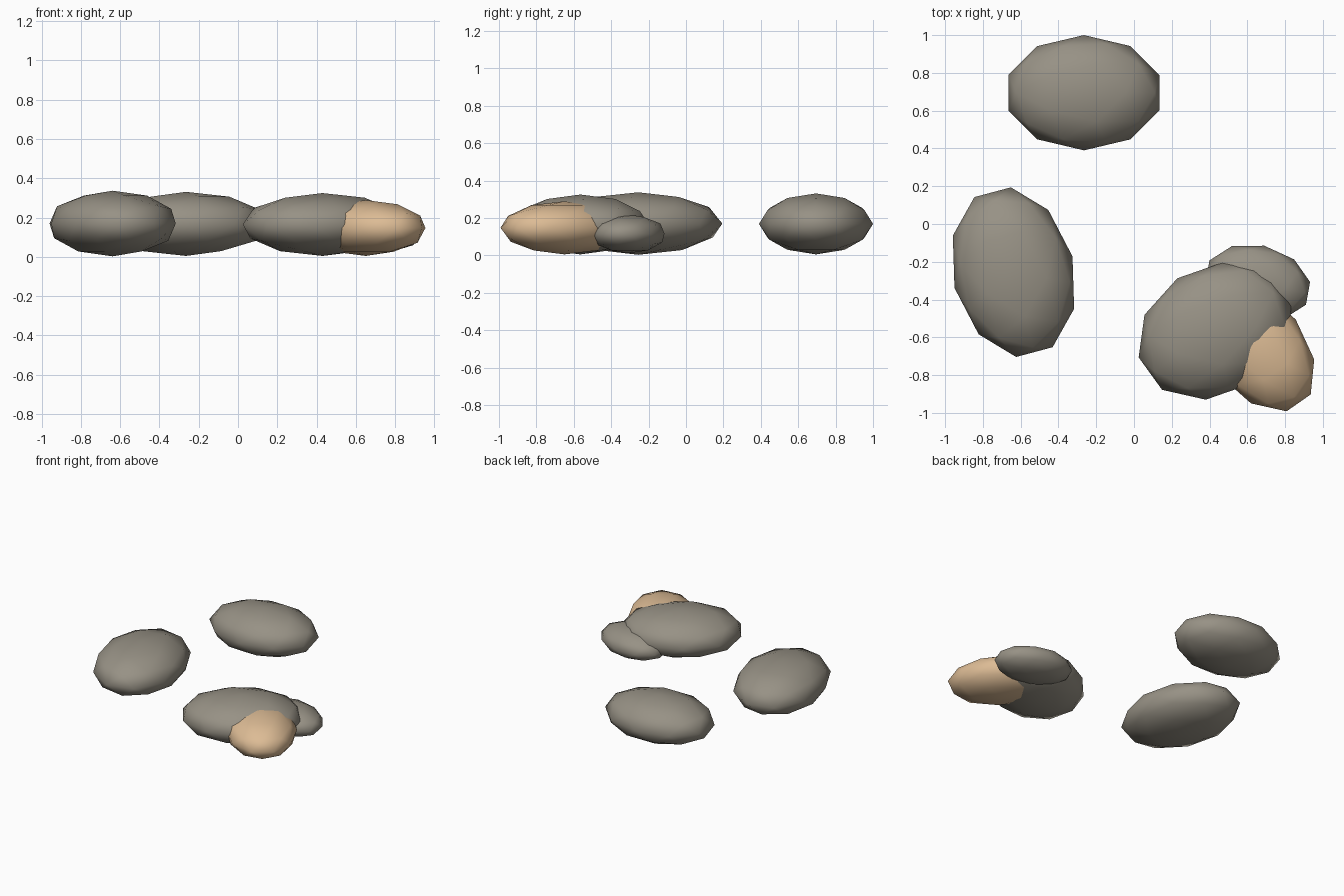
import bpy
from mathutils import Matrix

cube = bpy.data.objects.get("Cube")
if cube:
    bpy.data.objects.remove(cube, do_unlink=True)


def material(name, colour):
    mat = bpy.data.materials.new(name)
    mat.use_nodes = True
    rgba = (*colour, 1)
    mat.diffuse_color = rgba
    bsdf = mat.node_tree.nodes["Principled BSDF"]
    bsdf.inputs["Base Color"].default_value = rgba
    bsdf.inputs["Roughness"].default_value = 0.9
    return mat


grey = material("grey_stone", (0.31, 0.285, 0.235))
tan = material("tan_stone", (0.72, 0.50, 0.30))


def stone(name, centre, u, w, height, mat):
    """A low-poly ball squashed along two slanted ground axes u and w."""
    bpy.ops.mesh.primitive_ico_sphere_add(subdivisions=2, radius=1)
    obj = bpy.context.object
    obj.name = name
    shape = Matrix(((u[0], w[0], 0), (u[1], w[1], 0), (0, 0, height))).to_4x4()
    obj.data.transform(shape)
    obj.location = centre
    obj.data.materials.append(mat)
    bpy.ops.object.shade_smooth()
    return obj


# Two separate stones
stone("back_stone", (-0.265, 0.695, 0.168), (0.42, 0), (0, 0.305), 0.163, grey)
stone("right_stone", (-0.638, -0.255, 0.17), (0.333, -0.058), (-0.014, 0.449), 0.167, grey)

# Cluster of three overlapping stones
stone("large_stone", (0.43, -0.565, 0.165), (0.41, 0.03), (0.05, 0.365), 0.16, grey)
stone("small_stone", (0.655, -0.31, 0.115), (0.28, -0.06), (0.035, 0.195), 0.104, grey)
stone("tan_front_stone", (0.65, -0.65, 0.147), (0.31, -0.168), (0.03, 0.30), 0.142, tan)
